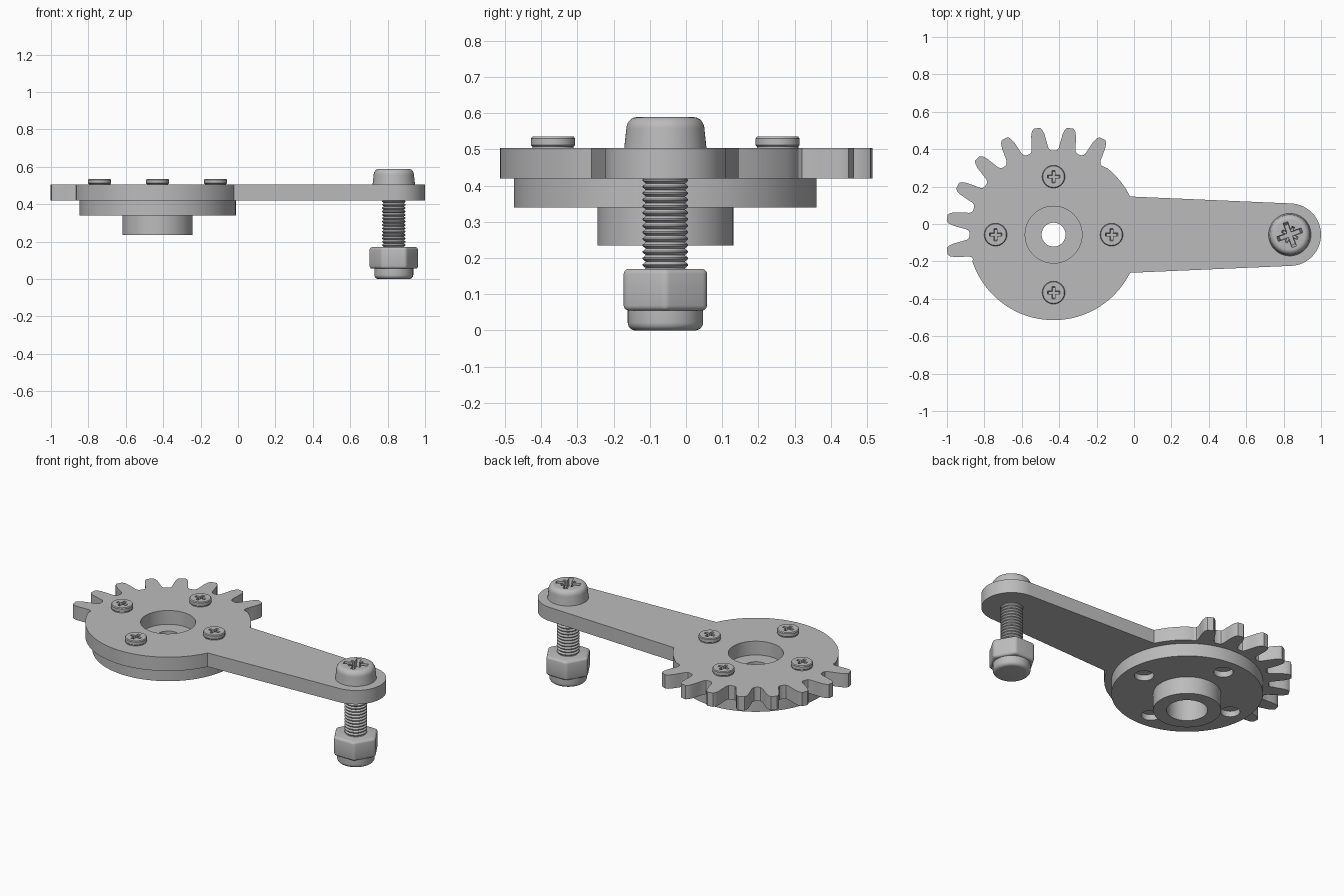
import bpy, bmesh
from math import sin, cos, radians, pi
from mathutils import Matrix

cube = bpy.data.objects.get("Cube")
if cube:
    bpy.data.objects.remove(cube)

steel = bpy.data.materials.new("grey metal")
steel.use_nodes = True
steel.diffuse_color = (0.5, 0.5, 0.5, 1)
steel.node_tree.nodes["Principled BSDF"].inputs["Base Color"].default_value = (0.5, 0.5, 0.5, 1)

HUB = (-0.43, -0.057)
BOLT = (0.833, -0.057)


def finish(bm, name):
    bmesh.ops.recalc_face_normals(bm, faces=bm.faces)
    mesh = bpy.data.meshes.new(name)
    bm.to_mesh(mesh)
    bm.free()
    mesh.materials.append(steel)
    ob = bpy.data.objects.new(name, mesh)
    bpy.context.collection.objects.link(ob)
    return ob


def activate(ob):
    bpy.ops.object.select_all(action='DESELECT')
    ob.select_set(True)
    bpy.context.view_layer.objects.active = ob


def lathe(name, profile, centre, closed=False, steps=64):
    bm = bmesh.new()
    verts = [bm.verts.new((r, 0, z)) for r, z in profile]
    edges = [bm.edges.new(pair) for pair in zip(verts, verts[1:])]
    if closed:
        edges.append(bm.edges.new((verts[-1], verts[0])))
    bmesh.ops.spin(bm, geom=verts + edges, cent=(0, 0, 0), axis=(0, 0, 1),
                   angle=2 * pi, steps=steps, use_merge=True)
    bmesh.ops.remove_doubles(bm, verts=bm.verts, dist=0.0001)
    bmesh.ops.translate(bm, verts=bm.verts, vec=(*centre, 0))
    return finish(bm, name)


def cylinder(name, r, z0, z1, centre):
    return lathe(name, [(0, z0), (r, z0), (r, z1), (0, z1)], centre, steps=48)


def prism(name, outline, z0, z1):
    bm = bmesh.new()
    face = bm.faces.new([bm.verts.new((x, y, z0)) for x, y in outline])
    out = bmesh.ops.extrude_face_region(bm, geom=[face])
    top = [g for g in out["geom"] if isinstance(g, bmesh.types.BMVert)]
    bmesh.ops.translate(bm, verts=top, vec=(0, 0, z1 - z0))
    return finish(bm, name)


def cut(ob, cutter):
    cutter.hide_render = True
    mod = ob.modifiers.new("cut", 'BOOLEAN')
    mod.operation = 'DIFFERENCE'
    mod.solver = 'EXACT'
    mod.object = cutter
    activate(ob)
    bpy.ops.object.modifier_apply(modifier=mod.name)
    bpy.data.objects.remove(cutter)


def cross(half_len, half_wid, z0, z1, centre, turn):
    # plus-shaped cutter with arms narrowing downwards
    a, w = half_len, half_wid
    outline = []
    for k in range(4):
        c, s = cos(k * pi / 2 + turn), sin(k * pi / 2 + turn)
        for x, y in ((w, -w), (a, -w), (a, w)):
            outline.append((centre[0] + c * x - s * y, centre[1] + s * x + c * y))
    ob = prism("cross_cutter", outline, z0, z1)
    for v in ob.data.vertices:
        if v.co.z < (z0 + z1) / 2:
            v.co.x += (centre[0] - v.co.x) * 0.25
            v.co.y += (centre[1] - v.co.y) * 0.25
    return ob


def polar(centre, r, deg):
    return centre[0] + r * cos(radians(deg)), centre[1] + r * sin(radians(deg))


# Lever plate: round body, tapered arm, eight gear teeth
outline = [polar(HUB, 0.457, 198 + 135.5 * i / 40) for i in range(41)]
outline += [polar(BOLT, 0.167, -87 + 174 * i / 32) for i in range(33)]
outline += [polar(HUB, 0.457, 26.5 + 28 * i / 8) for i in range(8)]
flank = [(0.449, 8), (0.453, 6.6), (0.466, 5.5), (0.5, 4.7), (0.54, 3.8), (0.565, 2.8), (0.576, 1.7)]
for tooth in range(8):
    mid = 63 + 18 * tooth
    outline += [polar(HUB, r, mid - a) for r, a in flank]
    outline += [polar(HUB, r, mid + a) for r, a in reversed(flank)]
plate = prism("lever_plate", outline, 0.42, 0.504)
cut(plate, cylinder("bore_cutter", 0.152, 0.4, 0.55, HUB))

# Stepped hub below the plate
hub = lathe("hub", [(0.064, 0.42), (0.418, 0.42), (0.418, 0.34), (0.1875, 0.34), (0.1875, 0.235),
                    (0.113, 0.235), (0.113, 0.39), (0.064, 0.39)], HUB, closed=True, steps=96)

# Four small cross-head screws, recessed underneath
for k in range(4):
    spot = polar(HUB, 0.31, 90 * k)
    cut(hub, cylinder("hole_cutter", 0.054, 0.3, 0.375, spot))
    screw = lathe("small_screw", [(0, 0.5), (0.057, 0.5), (0.057, 0.508), (0.061, 0.512), (0.061, 0.53),
                                  (0.057, 0.535), (0, 0.535)], spot, steps=40)
    cut(screw, cross(0.037, 0.009, 0.512, 0.55, spot, 0))

# Bolt: domed head with an eight-way drive recess
dome = [(0.079 + 0.029 * cos(t * pi / 16), 0.555 + 0.034 * sin(t * pi / 16)) for t in range(9)]
head = lathe("bolt_head", [(0, 0.5), (0.114, 0.5)] + dome + [(0, 0.589)], BOLT)
cut(head, cross(0.075, 0.014, 0.54, 0.61, BOLT, radians(20)))
cut(head, cross(0.052, 0.008, 0.56, 0.61, BOLT, radians(65)))

# Threaded shank
thread = [(0, 0.1)]
pitch = 0.018
for i in range(18):
    z = 0.1 + pitch * i
    thread += [(0.054, z), (0.0625, z + pitch * 0.4), (0.0625, z + pitch * 0.6)]
thread += [(0.054, 0.1 + pitch * 18), (0, 0.1 + pitch * 18)]
shank = lathe("bolt_shank", thread, BOLT, steps=40)

# Hex nut with softened edges
nut = prism("lock_nut", [polar(BOLT, 0.133, 60 * k) for k in range(6)], 0.055, 0.17)
bevel = nut.modifiers.new("soft edges", 'BEVEL')
bevel.width = 0.014
bevel.segments = 4
activate(nut)
bpy.ops.object.modifier_apply(modifier=bevel.name)

# Rounded collar under the nut
lip = [(0.082 + 0.022 * sin(t * pi / 12), 0.022 - 0.022 * cos(t * pi / 12)) for t in range(7)]
lathe("nut_collar", [(0, 0)] + lip + [(0.104, 0.06), (0, 0.06)], BOLT)

for ob in [o for o in bpy.context.scene.objects if o.type == 'MESH']:
    activate(ob)
    bpy.ops.object.shade_smooth_by_angle(angle=radians(30))
